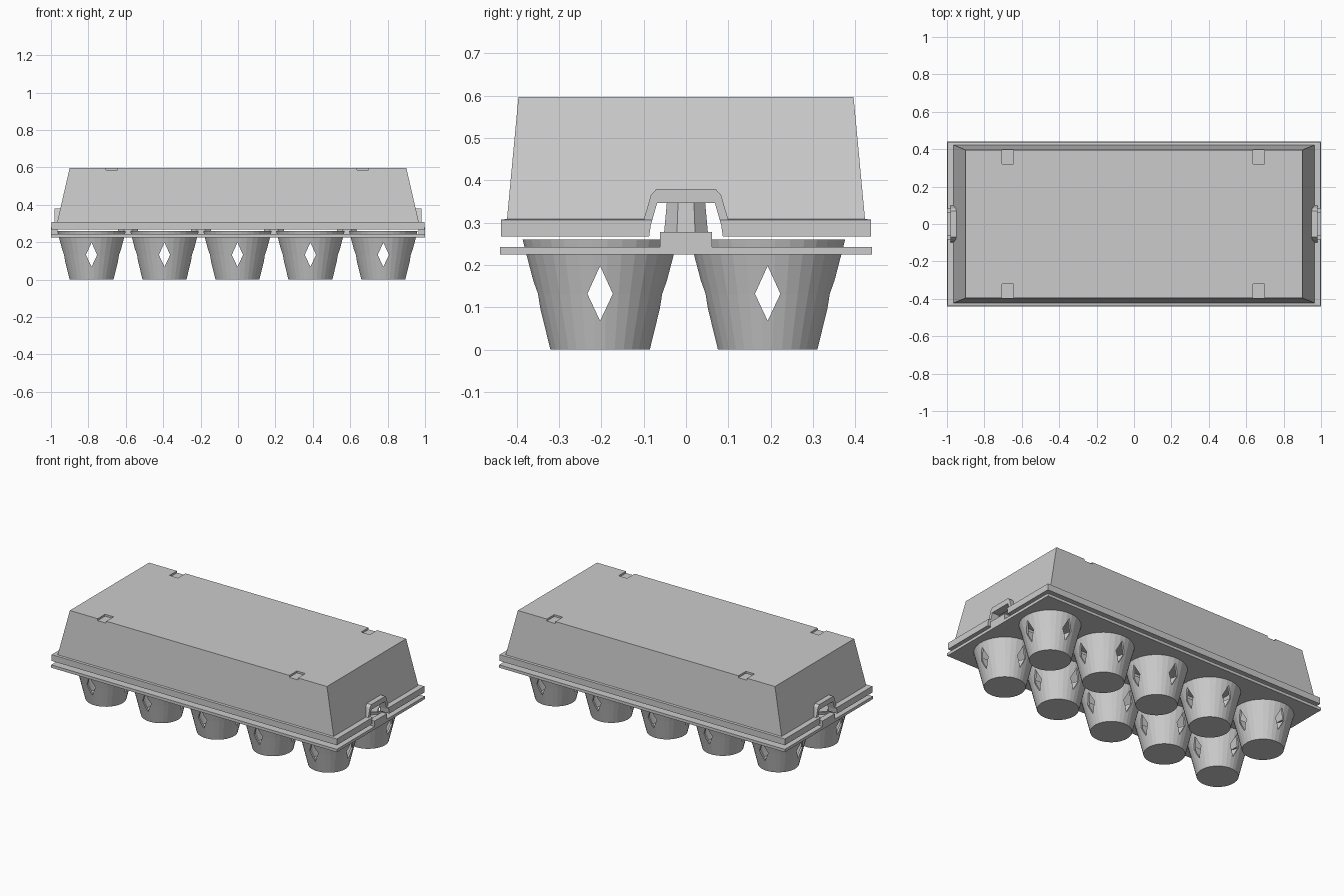
import bpy, bmesh, math
from mathutils import Vector

if "Cube" in bpy.data.objects:
    bpy.data.objects.remove(bpy.data.objects["Cube"])

grey = bpy.data.materials.new("carton_grey")
grey.diffuse_color = (0.6, 0.6, 0.6, 1)
grey.use_nodes = True
grey.node_tree.nodes["Principled BSDF"].inputs["Base Color"].default_value = grey.diffuse_color


def make(name, bm):
    bmesh.ops.recalc_face_normals(bm, faces=bm.faces)
    me = bpy.data.meshes.new(name)
    bm.to_mesh(me)
    bm.free()
    me.materials.append(grey)
    ob = bpy.data.objects.new(name, me)
    bpy.context.collection.objects.link(ob)
    return ob


def box(name, x0, x1, y0, y1, z0, z1):
    return prism(name, [(y0, z0), (y1, z0), (y1, z1), (y0, z1)], x0, x1, 'X')


def prism(name, pts, a, b, axis):
    """Polygon (u, z) extruded from a to b along X or Y."""
    bm = bmesh.new()
    pos = (lambda u, z, d: (d, u, z)) if axis == 'X' else (lambda u, z, d: (u, d, z))
    lo = [bm.verts.new(pos(u, z, a)) for u, z in pts]
    hi = [bm.verts.new(pos(u, z, b)) for u, z in pts]
    bm.faces.new(lo)
    bm.faces.new(hi)
    n = len(pts)
    for i in range(n):
        j = (i + 1) % n
        bm.faces.new((lo[i], lo[j], hi[j], hi[i]))
    return make(name, bm)


def loft(name, rings, cap_at=(), closed=False):
    """Bridge a list of point rings, capping the chosen ones."""
    bm = bmesh.new()
    vs = [[bm.verts.new(p) for p in r] for r in rings]
    n = len(vs[0])
    pairs = list(zip(range(len(vs) - 1), range(1, len(vs))))
    if closed:
        pairs.append((len(vs) - 1, 0))
    for a, b in pairs:
        if a in cap_at and b in cap_at and len(rings) > 2:
            continue
        for i in range(n):
            j = (i + 1) % n
            bm.faces.new((vs[a][i], vs[a][j], vs[b][j], vs[b][i]))
    for c in cap_at:
        bm.faces.new(vs[c])
    return make(name, bm)


def circle(r, z, n, x=0, y=0):
    return [(x + r * math.cos(2 * math.pi * (i + .5) / n),
             y + r * math.sin(2 * math.pi * (i + .5) / n), z) for i in range(n)]


def rect(hx, hy, z):
    return [(-hx, -hy, z), (hx, -hy, z), (hx, hy, z), (-hx, hy, z)]


def cut(ob, cutter):
    m = ob.modifiers.new("cut", 'BOOLEAN')
    m.operation = 'DIFFERENCE'
    m.solver = 'EXACT'
    m.object = cutter
    bpy.context.view_layer.objects.active = ob
    bpy.ops.object.modifier_apply(modifier=m.name)
    bpy.data.objects.remove(cutter)


xs = [-0.783 + 0.39 * i for i in range(5)]
ys = [-0.203, 0.193]

# egg cup: hollow tapered wall with four diamond windows
prof = [(0.118, 0), (0.15, 0.13), (0.175, 0.225), (0.184, 0.26),
        (0.172, 0.26), (0.163, 0.225), (0.138, 0.13), (0.106, 0.012)]
cup = loft("egg_cup", [circle(r, z, 32) for r, z in prof], cap_at=(0, 7))
diamond = [(0, 0.068), (0.03, 0.132), (0, 0.198), (-0.03, 0.132)]
for axis in 'XY':
    cut(cup, prism("window_cutter", diamond, -0.3, 0.3, axis))

# tray plate with a hole for every cup
tray = box("tray_plate", -1, 1, -0.44, 0.44, 0.225, 0.243)
first = True
for x in xs:
    for y in ys:
        cut(tray, loft("hole_cutter", [circle(0.169, 0.1, 32, x, y),
                                       circle(0.169, 0.4, 32, x, y)], cap_at=(0, 1)))
        ob = cup
        if not first:
            ob = bpy.data.objects.new("egg_cup", cup.data)
            bpy.context.collection.objects.link(ob)
        ob.location = (x, y, 0)
        first = False

# dividing posts between the cups
for i in range(4):
    x = (xs[i] + xs[i + 1]) / 2
    loft("divider_post", [circle(0.06, 0.235, 8, x), circle(0.042, 0.42, 8, x)], cap_at=(0, 1))

# hollow lid with a rim
lid = loft("lid", [rect(0.998, 0.437, 0.267), rect(0.998, 0.437, 0.307),
                   rect(0.966, 0.423, 0.309), rect(0.9, 0.396, 0.597),
                   rect(0.884, 0.38, 0.577), rect(0.948, 0.406, 0.267)],
           cap_at=(3, 4), closed=True)

# shallow notches on the lid's top edges
for x in (-0.675, 0.667):
    for s in (-1, 1):
        y0, y1 = sorted((s * 0.322, s * 0.45))
        cut(lid, box("notch_cutter", x - 0.03, x + 0.03, y0, y1, 0.585, 0.65))

# latch openings, their frames, and the tray's latch tabs
half = [(0.087, 0.267), (0.083, 0.295), (0.068, 0.347)]
outer = [(0.103, 0.267), (0.1, 0.307), (0.083, 0.365), (0.07, 0.38)]


def mirrored(pts):
    return pts + [(-u, z) for u, z in reversed(pts)]


for s in (-1, 1):
    a, b = sorted((s * 0.85, s * 1.1))
    cut(lid, prism("opening_cutter", mirrored([(0.087, 0.2)] + half), a, b, 'X'))
    a, b = sorted((s * 0.935, s * 0.982))
    prism("latch_frame", mirrored(outer) + mirrored([(-u, z) for u, z in half]), a, b, 'X')
    a, b = sorted((s * 0.965, s * 1.0))
    box("latch_tab", a, b, -0.062, 0.062, 0.227, 0.278)
